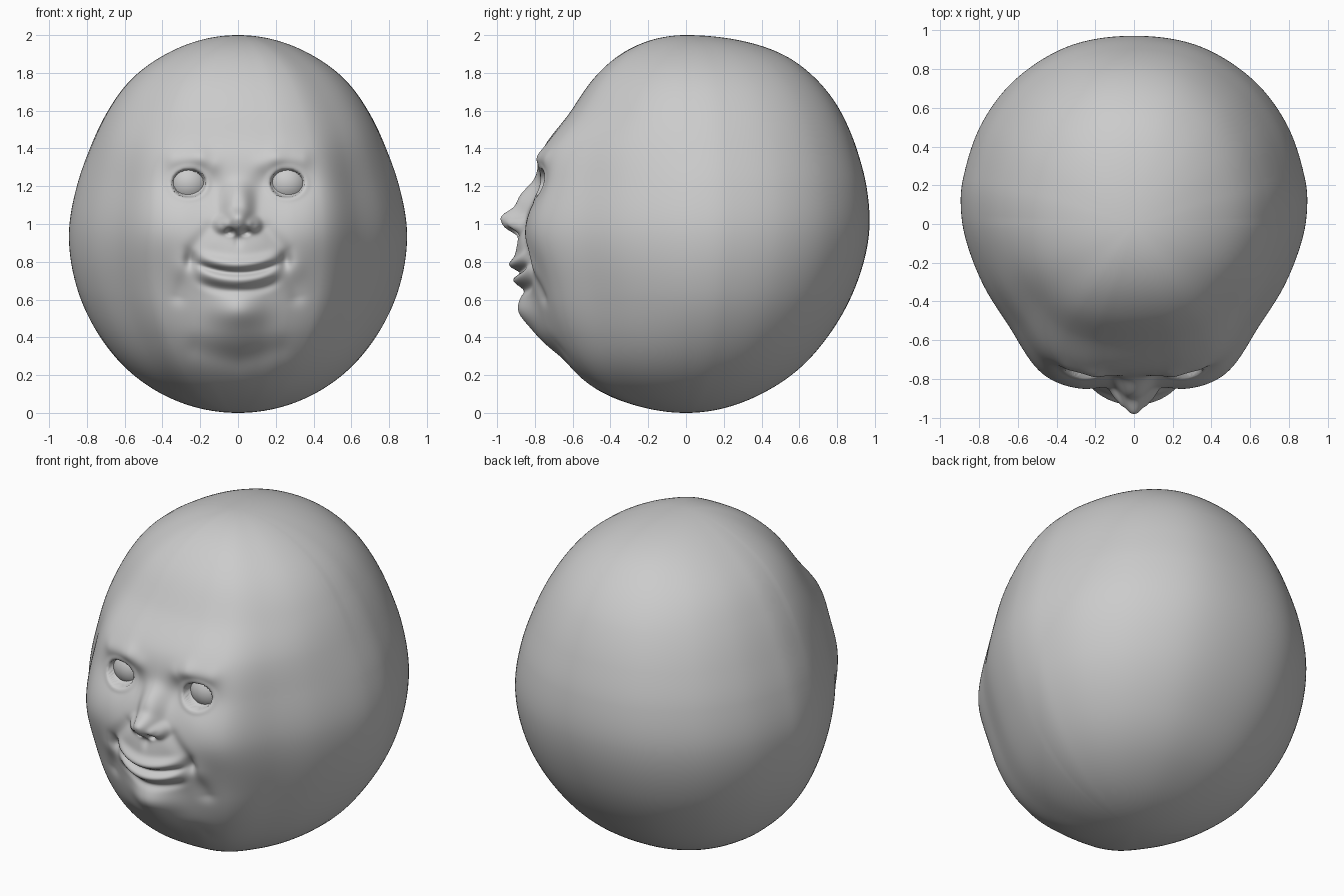
import bpy, bmesh, math
from math import sin, cos, pi, exp, hypot

if "Cube" in bpy.data.objects:
    bpy.data.objects.remove(bpy.data.objects["Cube"])


def spline(table, t):
    """Smooth interpolation of rows (key, a, b, ...) at key t."""
    n = len(table)
    i = 0
    while i < n - 2 and t > table[i + 1][0]:
        i += 1
    p, q = table[i], table[i + 1]
    o, r = table[max(i - 1, 0)], table[min(i + 2, n - 1)]
    h = q[0] - p[0]
    u = (t - p[0]) / h
    out = []
    for k in range(1, len(p)):
        m0 = (q[k] - o[k]) / (q[0] - o[0]) * h
        m1 = (r[k] - p[k]) / (r[0] - p[0]) * h
        out.append((2*u**3 - 3*u*u + 1) * p[k] + (u**3 - 2*u*u + u) * m0
                   + (3*u*u - 2*u**3) * q[k] + (u**3 - u*u) * m1)
    return out


def smooth(a, b, v):
    u = min(max((v - a) / (b - a), 0), 1)
    return u * u * (3 - 2 * u)


# height: half width, back depth, front depth (relative to a unit sphere)
LEVELS = [(0, .93, .9, .93), (.08, .925, .91, .98), (.2, .92, .93, .95),
          (.4, .91, .935, .875), (.65, .905, .95, .82), (.95, .895, .97, .83),
          (1.2, .87, .975, .816), (1.4, .855, .985, .824), (1.6, .86, 1.02, .76),
          (1.8, .88, 1.09, .77), (1.95, .87, 1.2, .8), (2, .87, 1.22, .82)]

# half outline seen from above, front to back (one mirrored point at each end)
OUTLINE = [(-.15, -.835), (0, -.835), (.15, -.835), (.30, -.83), (.45, -.775),
           (.535, -.70), (.64, -.54), (.77, -.335), (.855, -.13), (.893, .05),
           (.885, .23), (.79, .515), (.61, .75), (.33, .92), (0, .97), (-.33, .92)]
cross, length = [], -.15
for i, (x, y) in enumerate(OUTLINE):
    if i:
        length += hypot(x - OUTLINE[i-1][0], y - OUTLINE[i-1][1])
    cross.append((length, x / .895, y / (.835 if y < 0 else .97)))
length = cross[-2][0]

# oval face bumps: x, z, size x, size z, height
BUMPS = [(0, .75, .22, .25, .10), (0, .54, .15, .09, .08), (0, .41, .2, .11, .06),
         (.40, .97, .16, .17, .022), (.26, 1.22, .14, .11, -.04),
         (.12, 1.2, .05, .08, -.015), (.252, .81, .03, .045, -.03),
         (.30, .76, .05, .07, .012), (0, .92, .022, .04, -.012)]
# rounder, flat-topped nose forms, same layout
NOSE = [(0, 1.10, .075, .11, .07), (0, 1.01, .07, .062, .075),
        (.085, .995, .036, .04, .04), (.04, .958, .022, .018, -.03)]
# ridges and creases: x1, z1, x2, z2, size, height
RIDGES = [(.13, 1.32, .2, 1.35, .05, .012), (.2, 1.35, .34, 1.345, .05, .014),
          (.15, .97, .25, .86, .04, -.014), (.265, .79, .31, .62, .045, -.014),
          (0, .28, .22, .34, .06, -.01)]
# mouth bands following the smile: height, size, amount
LIPS = [(.785, .034, .036), (.742, .018, -.026), (.70, .034, .034), (.645, .025, -.016)]
EYE = (.26, 1.215)


def face(x, z):
    """Forward displacement of the face."""
    x = abs(x)
    d = 0
    for group, power in ((BUMPS, 1), (NOSE, 1.5)):
        for cx, cz, sx, sz, a in group:
            q = ((x - cx) / sx) ** 2 + ((z - cz) / sz) ** 2
            d += a * exp(-q ** power)
    for x1, z1, x2, z2, s, a in RIDGES:
        dx, dz = x2 - x1, z2 - z1
        u = min(max(((x - x1) * dx + (z - z1) * dz) / (dx*dx + dz*dz), 0), 1)
        q = (x - x1 - u * dx) ** 2 + (z - z1 - u * dz) ** 2
        d += a * exp(-q / s ** 2)
    window = exp(-(x / .2) ** 6)
    for h, s, a in LIPS:
        d += a * window * exp(-((z - x * x - h) / s) ** 2)
    # almond eye opening with a thin lid edge
    e = ((x - EYE[0]) / .087) ** 2 + ((z - EYE[1]) / .072) ** 2
    d += .005 * exp(-((e - 1.4) / .5) ** 2) - .05 * (1 - smooth(.85, 1.1, e))
    return d


def build_head(cols=280, rows=260):
    ring = []
    for j in range(cols):
        t = 2 * j / cols - 1
        s = length * (.35 * abs(t) + .65 * abs(t) ** 3)
        x, y = spline(cross, s)
        ring.append((math.copysign(x, t) if j else 0, y))
    bm = bmesh.new()
    loops = []
    for i in range(1, rows):
        v = i / rows
        phi = pi * v + .25 * sin(2 * pi * v)
        z, r = 1 - cos(phi), sin(phi)
        w, back, front = spline(LEVELS, z)
        # rounder section toward crown and underside
        round_off = smooth(.3, .8, abs(z - .9))
        loop = []
        for nx, ny in ring:
            k = 1 + round_off * (.55 if ny < 0 else .15) * (1 / hypot(nx, ny) - 1)
            x = nx * k * w * r
            y = ny * k * r * (front if ny < 0 else back)
            if y < -.25 and .05 < z < 1.7:
                y -= face(x, z)
            loop.append(bm.verts.new((x, y, z)))
        loops.append(loop)
    for a, b in zip(loops, loops[1:]):
        for j in range(cols):
            k = (j + 1) % cols
            bm.faces.new((a[j], a[k], b[k], b[j]))
    for z, loop in ((0, loops[0]), (2, loops[-1])):
        pole = bm.verts.new((0, 0, z))
        for j in range(cols):
            bm.faces.new((pole, loop[j], loop[(j + 1) % cols]))
    bmesh.ops.recalc_face_normals(bm, faces=bm.faces)
    for f in bm.faces:
        f.smooth = True
    mesh = bpy.data.meshes.new("head")
    bm.to_mesh(mesh)
    bm.free()
    bpy.context.collection.objects.link(bpy.data.objects.new("head", mesh))


build_head()

# eyeballs sitting in the sockets
for side, name in ((-1, "eyeball_right"), (1, "eyeball_left")):
    bpy.ops.mesh.primitive_uv_sphere_add(segments=40, ring_count=24, radius=.115,
                                         location=(side * EYE[0], -.635, EYE[1]))
    bpy.context.object.name = name
    bpy.ops.object.shade_smooth()
